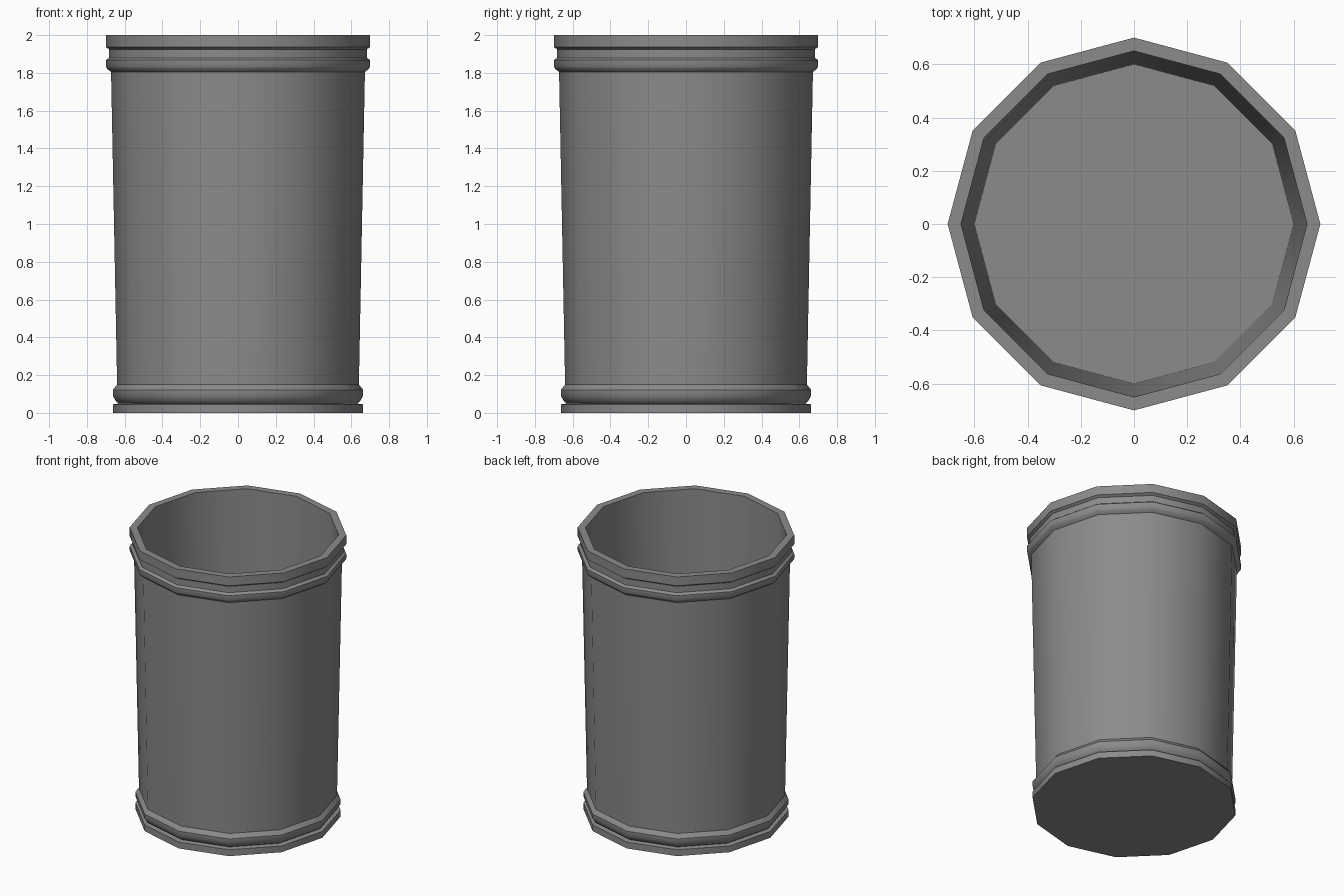
import bpy, bmesh, math

if "Cube" in bpy.data.objects:
    bpy.data.objects.remove(bpy.data.objects["Cube"])

SIDES = 12


def lathe(name, profile):
    """Revolve (radius, z) points around z, capping both ends with an n-gon."""
    bm = bmesh.new()
    rings = [[bm.verts.new((r * math.cos(2 * math.pi * i / SIDES),
                            r * math.sin(2 * math.pi * i / SIDES), z))
              for i in range(SIDES)] for r, z in profile]
    for low, high in zip(rings, rings[1:]):
        for i in range(SIDES):
            j = (i + 1) % SIDES
            bm.faces.new((low[i], low[j], high[j], high[i]))
    bm.faces.new(rings[0][::-1])
    bm.faces.new(rings[-1])
    bmesh.ops.recalc_face_normals(bm, faces=bm.faces)
    mesh = bpy.data.meshes.new(name)
    bm.to_mesh(mesh)
    bm.free()
    obj = bpy.data.objects.new(name, mesh)
    bpy.context.collection.objects.link(obj)
    bpy.context.view_layer.objects.active = obj
    obj.select_set(True)
    bpy.ops.object.shade_smooth_by_angle(angle=math.radians(32))
    obj.select_set(False)
    return obj


bin_body = lathe("bin", [
    # base foot
    (0.663, 0.0), (0.663, 0.045), (0.63, 0.05),
    # lower bead
    (0.645, 0.06), (0.663, 0.09), (0.663, 0.122), (0.64, 0.15),
    # tapered wall
    (0.672, 1.805),
    # upper bead and groove
    (0.692, 1.82), (0.70, 1.835), (0.70, 1.867), (0.682, 1.88), (0.682, 1.925),
    # rim
    (0.70, 1.937), (0.70, 2.0), (0.65, 2.0),
    # inner wall down to the floor
    (0.60, 0.05),
])

# dark grey finish
grey = bpy.data.materials.new("dark_grey")
grey.diffuse_color = (0.26, 0.26, 0.26, 1)
grey.use_nodes = True
grey.node_tree.nodes["Principled BSDF"].inputs["Base Color"].default_value = grey.diffuse_color
bin_body.data.materials.append(grey)
